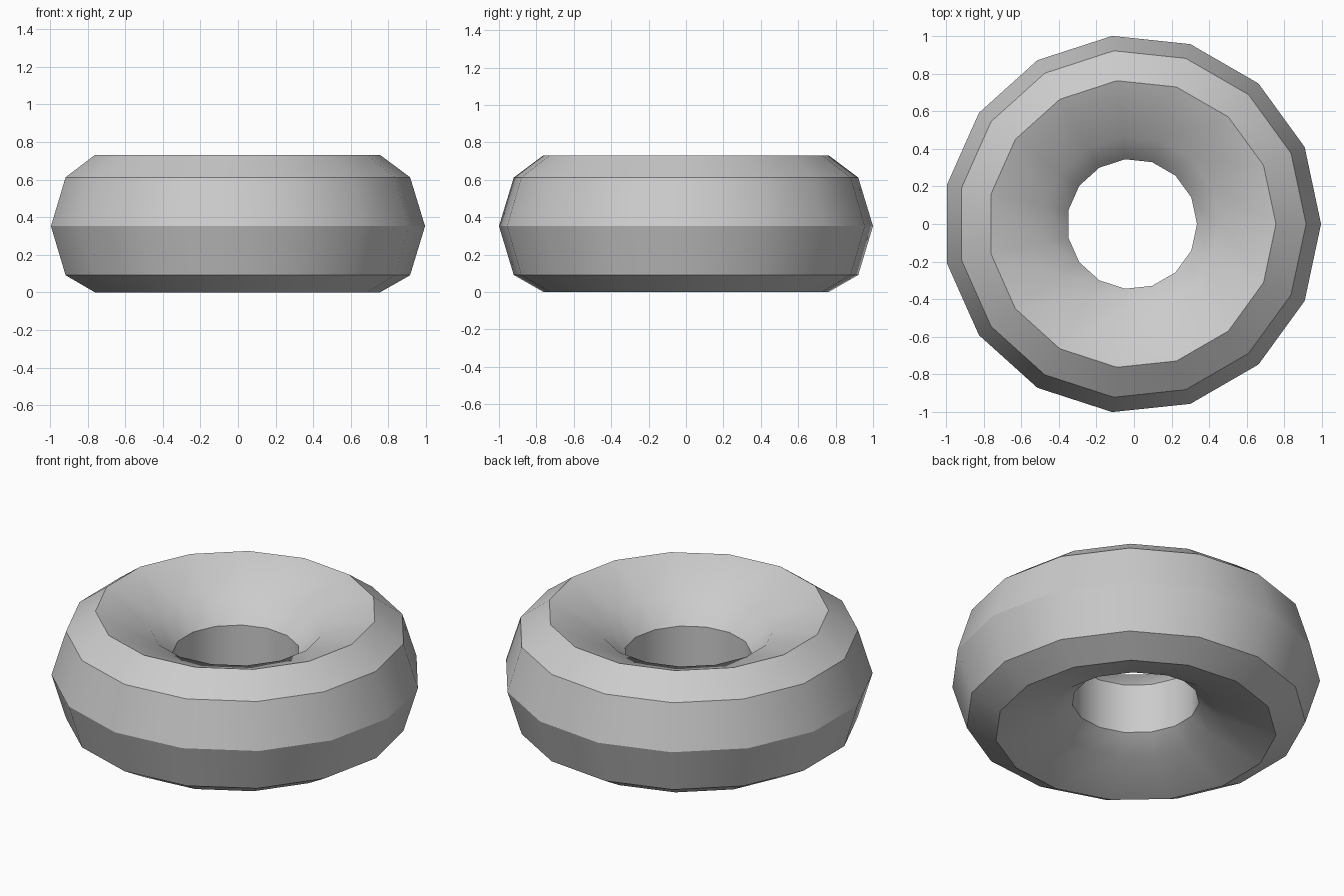
import bpy, bmesh
from math import cos, sin, tau, radians

if "Cube" in bpy.data.objects:
    bpy.data.objects.remove(bpy.data.objects["Cube"])

SIDES = 15
CX = -0.011  # an odd-sided ring is centred by its bounds
# Cross-section (radius, height), outer rim over the top, down the hole, back under
PROFILE = [(1.0055, 0.352), (0.926, 0.612), (0.766, 0.731), (0.465, 0.615),
           (0.346, 0.482), (0.346, 0.185), (0.46, 0.10), (0.766, 0.0),
           (0.926, 0.091)]

# Ring body: sweep the closed profile around z
bm = bmesh.new()
rings = [[bm.verts.new((CX + r * cos(tau * i / SIDES), r * sin(tau * i / SIDES), z))
          for r, z in PROFILE] for i in range(SIDES)]
n = len(PROFILE)
for i in range(SIDES):
    a, b = rings[i], rings[(i + 1) % SIDES]
    for j in range(n):
        k = (j + 1) % n
        bm.faces.new((a[j], b[j], b[k], a[k]))
bmesh.ops.recalc_face_normals(bm, faces=bm.faces)

mesh = bpy.data.meshes.new("ring_body")
bm.to_mesh(mesh)
bm.free()
ring = bpy.data.objects.new("ring_body", mesh)
bpy.context.collection.objects.link(ring)

# Smooth around the ring, crisp between the outer bands
bpy.context.view_layer.objects.active = ring
ring.select_set(True)
bpy.ops.object.shade_smooth_by_angle(angle=radians(30))
